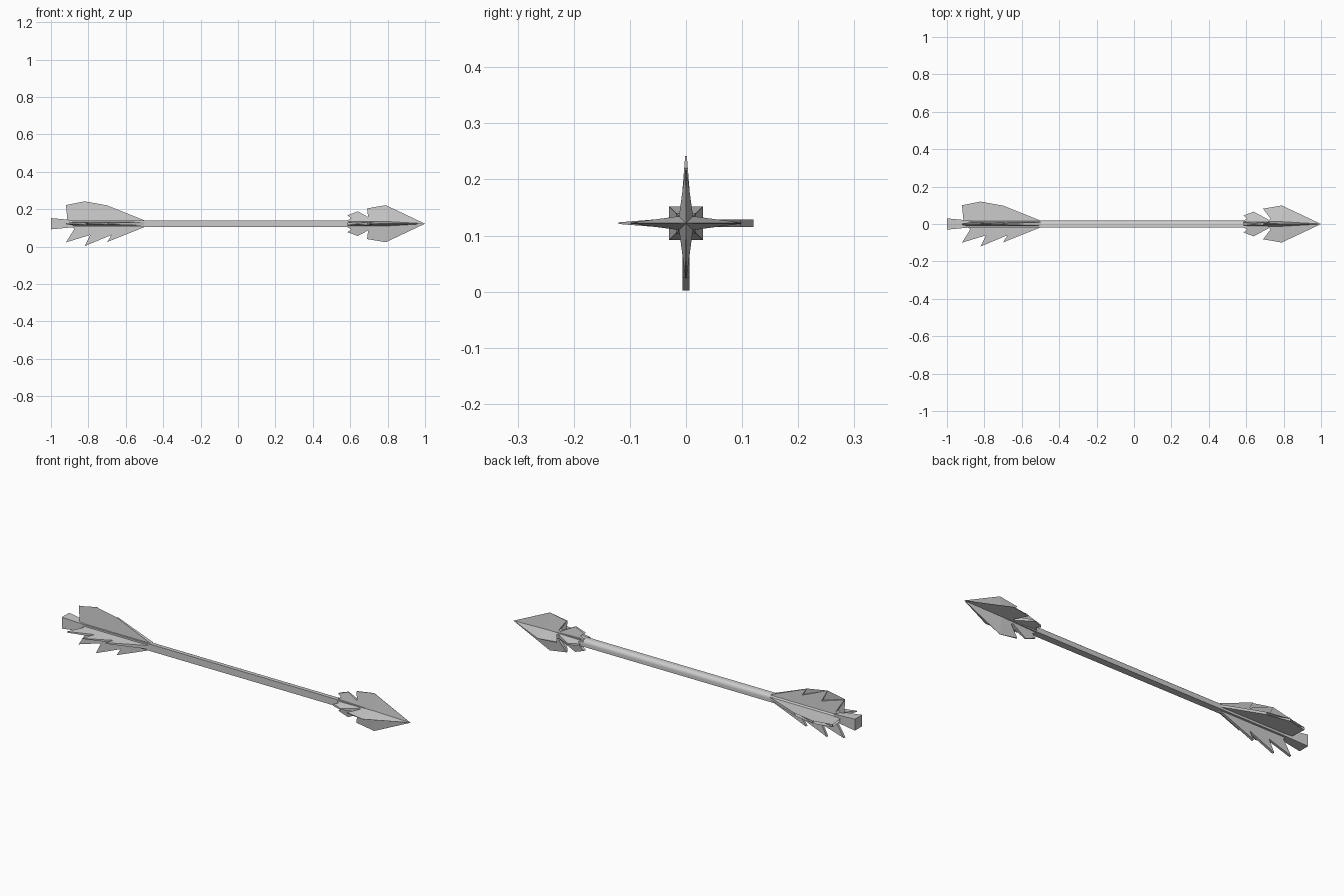
import bpy, bmesh, math
from mathutils import Matrix, Vector

if "Cube" in bpy.data.objects:
    bpy.data.objects.remove(bpy.data.objects["Cube"])

Z = 0.122  # height of the arrow's axis


def finish(name, bm):
    bmesh.ops.triangulate(bm, faces=[f for f in bm.faces if len(f.verts) > 4])
    bmesh.ops.remove_doubles(bm, verts=bm.verts, dist=0.00001)
    bmesh.ops.recalc_face_normals(bm, faces=bm.faces)
    me = bpy.data.meshes.new(name)
    bm.to_mesh(me)
    bm.free()
    ob = bpy.data.objects.new(name, me)
    ob.location.z = Z
    bpy.context.collection.objects.link(ob)
    return ob


def loft(name, sections):
    """Join rings of (x, [(y, z), ...]) along the arrow's axis."""
    bm = bmesh.new()
    rings = [[bm.verts.new((x, y, z)) for y, z in ring] for x, ring in sections]
    n = len(rings[0])
    for a, b in zip(rings, rings[1:]):
        for i in range(n):
            j = (i + 1) % n
            bm.faces.new((a[i], a[j], b[j], b[i]))
    bm.faces.new(rings[0])
    bm.faces.new(rings[-1])
    return finish(name, bm)


def square(h):
    return [(-h, -h), (h, -h), (h, h), (-h, h)]


def blade(name, outline, angle, root, edge):
    """Flat vane from an (x, radius) outline; half thickness goes root -> edge."""
    bm = bmesh.new()
    rot = Matrix.Rotation(angle, 3, 'X')
    rmax = max(r for x, r in outline)
    sides = []
    for s in (-1, 1):
        side = []
        for x, r in outline:
            t = 0.0003 if x > 0.99 else root + (edge - root) * r / rmax
            side.append(bm.verts.new(rot @ Vector((x, s * t, r))))
        sides.append(side)
    a, b = sides
    n = len(outline)
    for i in range(n):
        j = (i + 1) % n
        bm.faces.new((a[i], a[j], b[j], b[i]))
    bm.faces.new(a)
    bm.faces.new(b)
    return finish(name, bm)


# Shaft: square bar with one rounded long corner
h, rad = 0.018, 0.02
bar = [(-h, h), (-h, -h), (h, -h)]
for k in range(9):
    a = math.pi / 2 * k / 8
    bar.append((h - rad + rad * math.cos(a), h - rad + rad * math.sin(a)))
shaft = loft("shaft", [(-0.9, bar), (0.6, bar)])
bpy.context.view_layer.objects.active = shaft
shaft.select_set(True)
bpy.ops.object.shade_smooth_by_angle(angle=math.radians(30))
shaft.select_set(False)

# Nock: flared square end
loft("nock", [(-1.0, square(0.03)), (-0.87, square(0.018))])

# Core of the head tapering to the point
loft("head_core", [(0.6, square(0.018)), (0.74, square(0.014)), (1.0, square(0.0004))])

feather = [(-0.5, 0), (-0.5, 0.018), (-0.70, 0.098), (-0.676, 0.06), (-0.82, 0.12),
           (-0.79, 0.06), (-0.92, 0.10), (-0.875, 0.028), (-0.91, 0)]
head = [(1.0, 0), (0.79, 0.099), (0.69, 0.082), (0.73, 0.028), (0.70, 0), (0.79, 0)]
barb = [(0.74, 0.012), (0.64, 0.066), (0.585, 0.045), (0.605, 0.03), (0.585, 0.018),
        (0.585, 0), (0.74, 0)]

# Four vanes around the axis: up, front, down, back
for k, side in enumerate(("top", "front", "bottom", "back")):
    ang = k * math.pi / 2
    root, edge = (0.011, 0.0015) if k < 2 else (0.0065, 0.0065)
    blade("feather_" + side, feather, ang, root, edge)
    blade("head_blade_" + side, head, ang, 0.014, 0.0008)
    blade("head_barb_" + side, barb, ang, 0.014, 0.003)
